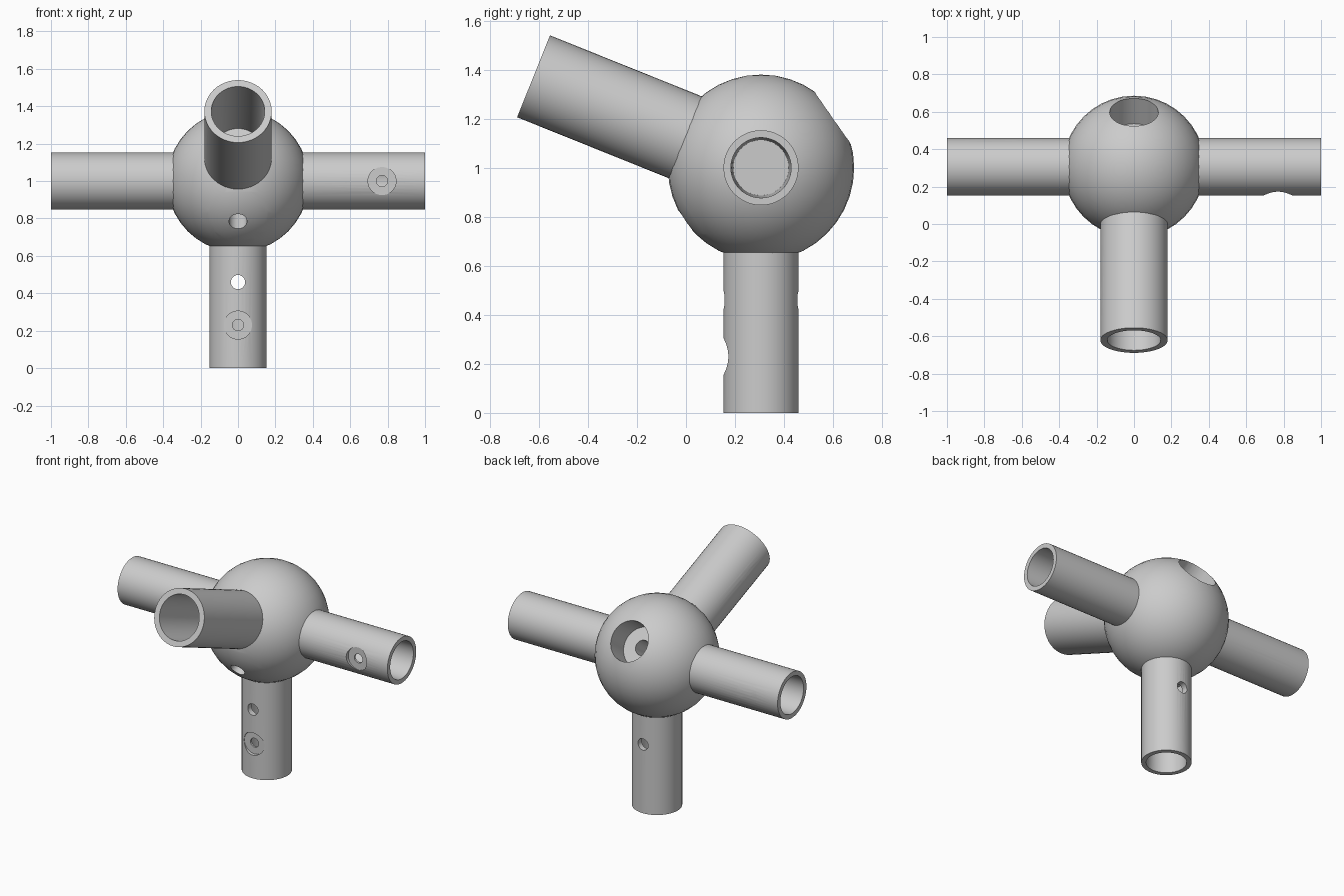
import bpy, bmesh, math
from mathutils import Vector, Matrix

if "Cube" in bpy.data.objects:
    bpy.data.objects.remove(bpy.data.objects["Cube"], do_unlink=True)

CENTRE = Vector((0, 0.306, 1.0))
BALL_R = 0.38
SCREW_AT = 0.77      # distance of each screw hole from the ball centre

grey = bpy.data.materials.new("plain_grey")
grey.use_nodes = True
grey.diffuse_color = (0.6, 0.6, 0.6, 1)
grey.node_tree.nodes["Principled BSDF"].inputs["Base Color"].default_value = (0.6, 0.6, 0.6, 1)


def tilt(sign, degrees):
    """Unit vector in the YZ plane, raised by an angle."""
    a = math.radians(degrees)
    return Vector((0, sign * math.cos(a), math.sin(a)))


def add_object(name, bm):
    bmesh.ops.recalc_face_normals(bm, faces=bm.faces)
    mesh = bpy.data.meshes.new(name)
    bm.to_mesh(mesh)
    bm.free()
    mesh.materials.append(grey)
    obj = bpy.data.objects.new(name, mesh)
    bpy.context.collection.objects.link(obj)
    return obj


def lathe(name, profile, origin, axis, steps=48):
    """Spin (radius, distance) points about an axis through origin."""
    bm = bmesh.new()
    verts = [bm.verts.new((r, 0, d)) for r, d in profile]
    edges = [bm.edges.new(pair) for pair in zip(verts, verts[1:])]
    bmesh.ops.spin(bm, geom=verts + edges, cent=(0, 0, 0), axis=(0, 0, 1),
                   angle=math.tau, steps=steps)
    bmesh.ops.remove_doubles(bm, verts=bm.verts, dist=0.0001)
    turn = axis.to_track_quat('Z', 'Y').to_matrix().to_4x4()
    bm.transform(Matrix.Translation(origin) @ turn)
    return add_object(name, bm)


def rod(origin, axis, radius, start, end):
    """Plain cylinder used as a cutter."""
    return lathe("cutter", [(0, start), (radius, start), (radius, end), (0, end)],
                 origin, axis)


def cut(obj, cutters):
    for cutter in cutters:
        cutter.hide_render = True
        mod = obj.modifiers.new("cut", 'BOOLEAN')
        mod.operation, mod.solver, mod.object = 'DIFFERENCE', 'EXACT', cutter
    graph = bpy.context.evaluated_depsgraph_get()
    result = bpy.data.meshes.new_from_object(obj.evaluated_get(graph))
    obj.modifiers.clear()
    obj.data = result
    for cutter in cutters:
        bpy.data.objects.remove(cutter, do_unlink=True)


def smooth(obj, degrees):
    bpy.ops.object.select_all(action='DESELECT')
    obj.select_set(True)
    bpy.context.view_layer.objects.active = obj
    bpy.ops.object.shade_smooth_by_angle(angle=math.radians(degrees))


def socket_arm(name, axis, screw_side, radius, mouth, throat, cross_hole=False):
    """Tapered tube with a counterbored screw hole in one wall."""
    arm = lathe(name, [(0, 0.3), (radius, 0.3), (radius, 1), (mouth, 1),
                       (throat, 0.42), (0, 0.42)], CENTRE, axis)
    screw = CENTRE + axis * SCREW_AT
    cutters = [rod(screw, screw_side, 0.075, radius - 0.022, radius + 0.1),
               rod(screw, screw_side, 0.03, 0.05, radius + 0.1)]
    if cross_hole:
        cutters.append(rod(CENTRE + axis * 0.54, screw_side, 0.038, -0.3, 0.3))
    cut(arm, cutters)
    smooth(arm, 30)


# Arms
front, back = Vector((0, -1, 0)), Vector((0, 1, 0))
left, right = Vector((1, 0, 0)), Vector((-1, 0, 0))
socket_arm("left_arm", left, front, 0.153, 0.123, 0.113)
socket_arm("right_arm", right, back, 0.153, 0.123, 0.113)
socket_arm("lower_arm", Vector((0, 0, -1)), front, 0.153, 0.123, 0.113, True)
socket_arm("raised_front_arm", tilt(-1, 21.9), right, 0.18, 0.143, 0.134)

# Central ball with a flat spot and a stepped bolt hole
bm = bmesh.new()
bmesh.ops.create_uvsphere(bm, u_segments=40, v_segments=20, radius=BALL_R)
bm.transform(Matrix.Translation(CENTRE))
ball = add_object("central_ball", bm)
bolt = tilt(1, 35)
cut(ball, [rod(CENTRE, tilt(-1, -32), 0.3, 0.343, 0.5),
           rod(CENTRE, bolt, 0.13, 0.19, 0.5),
           rod(CENTRE, bolt, 0.048, -0.5, 0.25)])
smooth(ball, 32)
